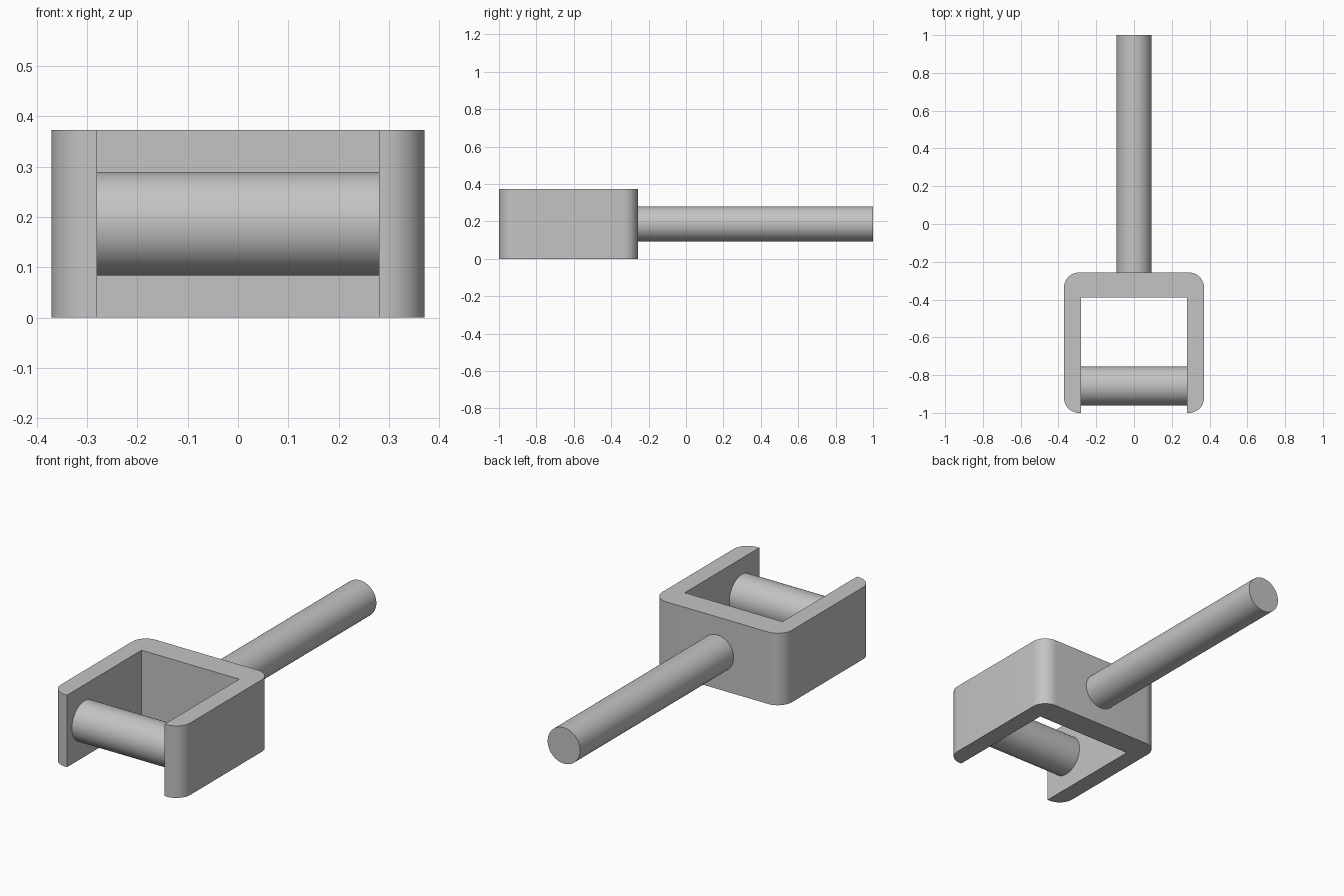
import bpy
import bmesh
from math import radians, pi, sin, cos
from mathutils import Matrix

cube = bpy.data.objects.get("Cube")
if cube:
    bpy.data.objects.remove(cube, do_unlink=True)

HALF, HEIGHT, BACK, FRONT = 0.371, 0.373, -0.257, -1.0
INNER, INNER_BACK, ROUND = 0.28, -0.39, 0.08
MID = HEIGHT / 2

grey = bpy.data.materials.new("plain_grey")
grey.use_nodes = True
colour = (0.55, 0.55, 0.55, 1)
grey.diffuse_color = colour
grey.node_tree.nodes["Principled BSDF"].inputs["Base Color"].default_value = colour


def finish(name, bm):
    bmesh.ops.recalc_face_normals(bm, faces=bm.faces)
    mesh = bpy.data.meshes.new(name)
    bm.to_mesh(mesh)
    bm.free()
    mesh.materials.append(grey)
    obj = bpy.data.objects.new(name, mesh)
    bpy.context.collection.objects.link(obj)
    bpy.ops.object.select_all(action="DESELECT")
    obj.select_set(True)
    bpy.context.view_layer.objects.active = obj
    bpy.ops.object.shade_smooth_by_angle(angle=radians(30))


def rod(name, radius, length, centre, axis):
    bm = bmesh.new()
    turn = Matrix.Rotation(pi / 2, 4, axis)
    bmesh.ops.create_cone(bm, cap_ends=True, segments=64, radius1=radius,
                          radius2=radius, depth=length,
                          matrix=Matrix.Translation(centre) @ turn)
    finish(name, bm)


def corner(x, y, start, steps=12):
    """Quarter-round corner about (x, y)."""
    return [(x + ROUND * cos(start + i * pi / 2 / steps),
             y + ROUND * sin(start + i * pi / 2 / steps)) for i in range(steps + 1)]


# U-shaped bracket: half outline mirrored, then extruded upward
half = [(INNER, INNER_BACK), (INNER, FRONT)]
half += corner(HALF - ROUND, FRONT + ROUND, -pi / 2)
half += corner(HALF - ROUND, BACK - ROUND, 0)
outline = half + [(-x, y) for x, y in reversed(half)]
bm = bmesh.new()
base = bm.faces.new([bm.verts.new((x, y, 0)) for x, y in outline])
top = bmesh.ops.extrude_face_region(bm, geom=[base])["geom"]
bmesh.ops.translate(bm, vec=(0, 0, HEIGHT),
                    verts=[v for v in top if isinstance(v, bmesh.types.BMVert)])
finish("bracket", bm)

# Cross pin between the arms, and the long handle behind
rod("cross_pin", 0.103, 2 * INNER, (0, -0.857, MID), "Y")
rod("handle", 0.093, 1 - BACK, (0, (1 + BACK) / 2, MID), "X")
